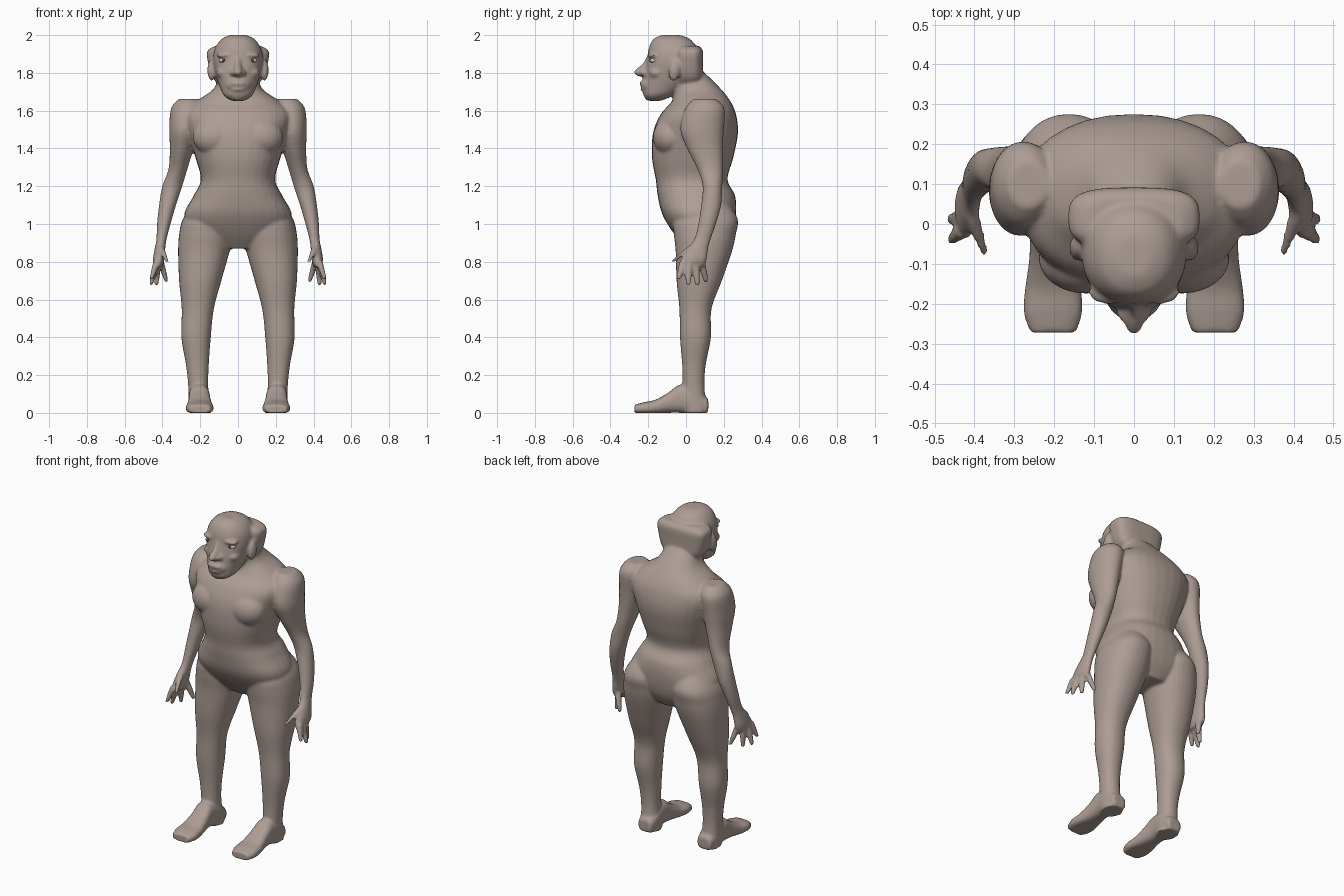
import bpy, bmesh, math
from mathutils import Vector, Matrix


def material(name, rgb):
    m = bpy.data.materials.new(name)
    m.diffuse_color = (*rgb, 1)
    return m


def spline(rows, steps=5):
    """Catmull-Rom through section rows."""
    rows = [Vector(r) for r in rows]
    out = []
    for i in range(len(rows) - 1):
        a, b, c, d = rows[max(i - 1, 0)], rows[i], rows[i + 1], rows[min(i + 2, len(rows) - 1)]
        for k in range(steps):
            t = k / steps
            out.append(0.5 * (2 * b + (c - a) * t + (2 * a - 5 * b + 4 * c - d) * t * t
                              + (3 * b - a - 3 * c + d) * t ** 3))
    return out + [rows[-1]]


def loft(bm, rows, along_y=False, n=2.0, s=1, sides=32):
    """Skin over sections (x, y, z, half width, half depth)."""
    rings = []
    for x, y, z, rx, ry in spline(rows):
        ring = []
        for k in range(sides):
            a = 2 * math.pi * k / sides
            c, w = math.cos(a), math.sin(a)
            u = rx * math.copysign(abs(c) ** (2 / n), c)
            v = ry * math.copysign(abs(w) ** (2 / n), w)
            p = (x + u, y, z + v) if along_y else (x + u, y + v, z)
            ring.append(bm.verts.new((s * p[0], p[1], max(p[2], 0))))
        rings.append(ring)
    for p, q in zip(rings, rings[1:]):
        for k in range(sides):
            j = (k + 1) % sides
            bm.faces.new((p[k], p[j], q[j], q[k]))
    bm.faces.new(rings[0][::-1])
    bm.faces.new(rings[-1])


def blob(bm, centre, radii, tilt=0):
    m = Matrix.Translation(centre) @ Matrix.Rotation(tilt, 4, 'X') @ Matrix.Diagonal((*radii, 1))
    bmesh.ops.create_uvsphere(bm, u_segments=24, v_segments=16, radius=1, matrix=m)


def finish(bm, name, mat):
    bmesh.ops.recalc_face_normals(bm, faces=bm.faces)
    me = bpy.data.meshes.new(name)
    bm.to_mesh(me)
    bm.free()
    me.materials.append(mat)
    me.polygons.foreach_set("use_smooth", [True] * len(me.polygons))
    ob = bpy.data.objects.new(name, me)
    bpy.context.collection.objects.link(ob)
    return ob


skin = material("skin", (0.42, 0.34, 0.30))
white = material("eye_white", (0.6, 0.6, 0.6))
dark = material("pupil", (0.08, 0.07, 0.06))

body = bmesh.new()
# torso and neck
loft(body, [(0, .10, .87, .12, .10), (0, .09, .95, .25, .155), (0, .07, 1.05, .285, .195),
            (0, .055, 1.15, .235, .205), (0, .03, 1.235, .197, .19), (0, .035, 1.35, .225, .215),
            (0, .05, 1.48, .265, .225), (0, .065, 1.58, .285, .20), (0, .08, 1.65, .22, .155),
            (0, .06, 1.715, .13, .125), (0, 0, 1.80, .095, .10)], n=2.3)
# skull and jaw
loft(body, [(0, -.165, 1.652, .035, .03), (0, -.145, 1.68, .075, .08), (0, -.11, 1.73, .098, .115),
            (0, -.08, 1.80, .12, .138), (0, -.07, 1.87, .132, .135), (0, -.07, 1.93, .122, .127),
            (0, -.075, 1.978, .088, .098), (0, -.08, 2.0, .045, .05)], n=2.2)
# hair wrapped round the back of the head
loft(body, [(0, .01, 1.73, .09, .06), (0, .015, 1.775, .135, .072), (0, .015, 1.85, .158, .075),
            (0, .015, 1.915, .163, .075), (0, .01, 1.943, .12, .06)], n=3.2)
# nose, lips and chin
loft(body, [(0, -.19, 1.885, .014, .02), (0, -.205, 1.85, .015, .024),
            (0, -.23, 1.82, .022, .034), (0, -.245, 1.798, .022, .033), (0, -.235, 1.782, .014, .018)])
blob(body, (0, -.195, 1.735), (.066, .045, .045))
blob(body, (0, -.222, 1.745), (.045, .026, .014))
blob(body, (0, -.217, 1.712), (.04, .024, .013))
blob(body, (0, -.19, 1.675), (.045, .03, .024))

for s in (-1, 1):
    # brows, cheeks, nostrils, ears
    blob(body, (s * .065, -.172, 1.893), (.05, .03, .014))
    blob(body, (s * .075, -.155, 1.80), (.04, .04, .03))
    blob(body, (s * .027, -.222, 1.80), (.016, .022, .015))
    blob(body, (s * .14, -.06, 1.815), (.022, .032, .058), -.15)
    # chest muscle
    blob(body, (s * .12, -.085, 1.46), (.12, .09, .10))
    # leg
    loft(body, [(.14, .10, 1.13, .08, .11), (.16, .105, 1.03, .13, .168), (.168, .10, .95, .143, .165),
                (.18, .095, .86, .137, .15), (.20, .07, .70, .112, .12), (.213, .05, .55, .085, .085),
                (.222, .05, .40, .078, .082), (.215, .042, .25, .06, .062), (.21, .04, .13, .053, .058),
                (.203, .05, .0, .06, .065)], n=2.2, s=s)
    # foot
    loft(body, [(.202, .118, .035, .045, .04), (.204, .05, .06, .058, .065), (.205, -.03, .075, .056, .075),
                (.203, -.09, .055, .06, .055), (.203, -.16, .032, .07, .038), (.203, -.22, .025, .074, .032),
                (.203, -.272, .02, .058, .024)], along_y=True, n=2.6, s=s)
    # arm and palm
    loft(body, [(.265, .10, 1.662, .05, .06), (.275, .10, 1.61, .08, .105), (.287, .085, 1.5, .077, .115),
                (.298, .10, 1.4, .063, .095), (.318, .128, 1.29, .05, .067), (.348, .14, 1.2, .053, .052),
                (.373, .133, 1.1, .045, .053), (.393, .112, 1.0, .036, .047), (.405, .087, .92, .027, .044),
                (.413, .062, .87, .028, .056), (.42, .04, .81, .03, .07), (.42, .03, .775, .02, .066)], s=s)
    # fingers and thumb: knuckle to tip
    for x0, y0, z0, x1, y1, z1 in [(.43, -.015, .80, .46, -.04, .705), (.432, .015, .79, .462, .012, .675),
                                   (.425, .05, .79, .432, .06, .675), (.41, .08, .80, .377, .108, .69),
                                   (.41, .03, .88, .375, -.07, .80)]:
        xm, ym, zm = (x0 + x1) / 2, (y0 + y1) / 2, (z0 + z1) / 2
        loft(body, [(x0, y0, z0, .019, .021), (xm, ym, zm, .016, .019), (x1, y1, z1, .010, .012)],
             s=s, sides=16)
    # eye
    eye = bmesh.new()
    blob(eye, (s * .077, -.170, 1.866), (.024, .021, .014))
    finish(eye, "eyeball", white)
    pupil = bmesh.new()
    blob(pupil, (s * .077, -.189, 1.866), (.008, .004, .008))
    finish(pupil, "pupil", dark)

# fuse the parts into one soft skin
ob = finish(body, "body", skin)
rm = ob.modifiers.new("fuse", 'REMESH')
rm.mode = 'VOXEL'
rm.voxel_size = .008
rm.use_smooth_shade = True
sm = ob.modifiers.new("soften", 'SMOOTH')
sm.factor = .5
sm.iterations = 6
